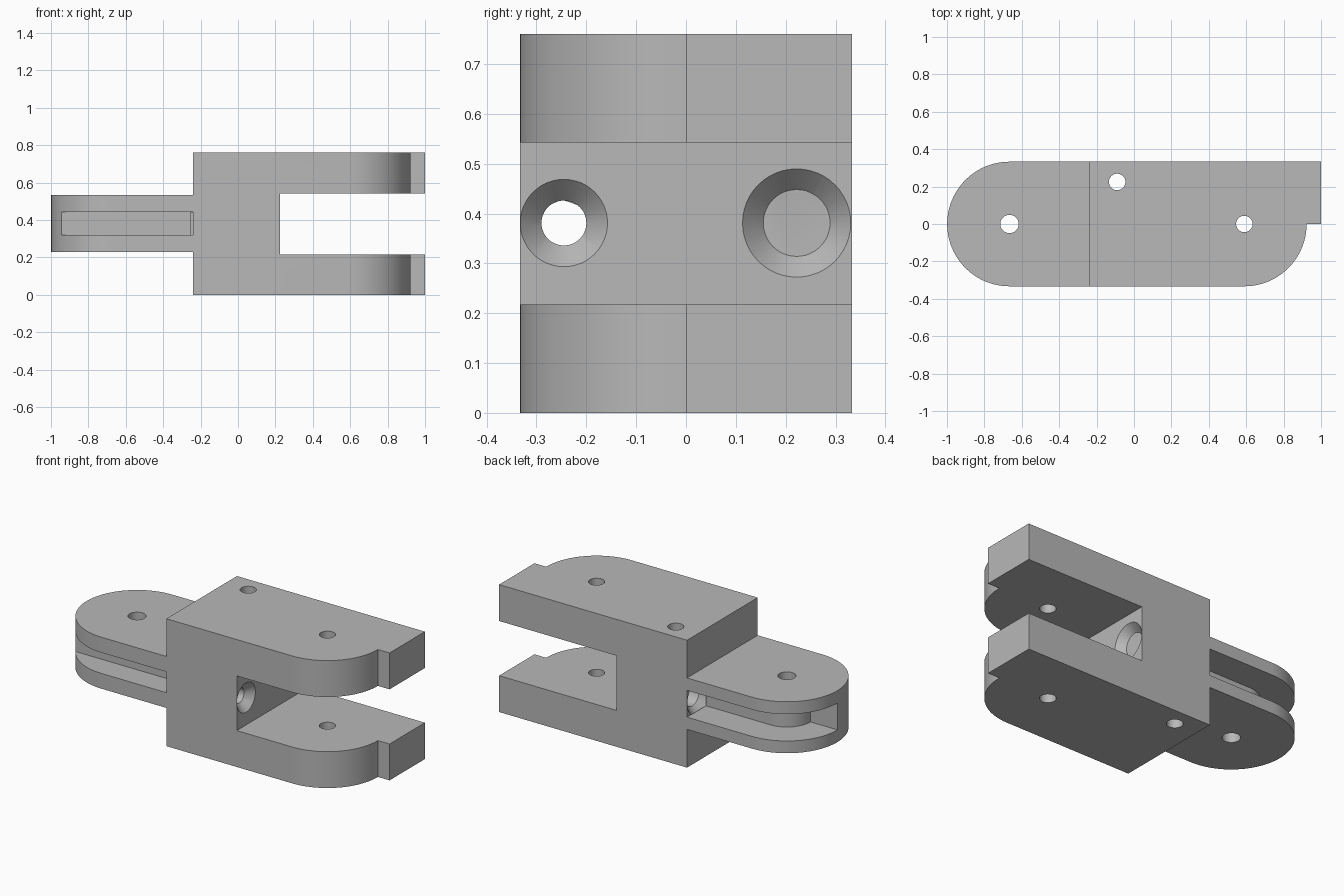
import bpy, bmesh, math
from mathutils import Matrix

if "Cube" in bpy.data.objects:
    bpy.data.objects.remove(bpy.data.objects["Cube"], do_unlink=True)

# One plain colour for the whole part
grey = bpy.data.materials.new("plain_grey")
grey.use_nodes = True
grey.diffuse_color = (0.48, 0.48, 0.48, 1)
grey.node_tree.nodes["Principled BSDF"].inputs["Base Color"].default_value = grey.diffuse_color

R = 0.333        # half width and end radius
MID = 0.381      # height of the centre plane
STEP = -0.24     # where the tongue meets the body
TONGUE_X, FORK_X = -R * 2, 0.59


def finish(name, bm):
    bmesh.ops.recalc_face_normals(bm, faces=bm.faces)
    mesh = bpy.data.meshes.new(name)
    bm.to_mesh(mesh)
    bm.free()
    mesh.materials.append(grey)
    ob = bpy.data.objects.new(name, mesh)
    bpy.context.collection.objects.link(ob)
    return ob


def prism(name, outline, z0, z1):
    bm = bmesh.new()
    face = bm.faces.new([bm.verts.new((x, y, z0)) for x, y in outline])
    top = bmesh.ops.extrude_face_region(bm, geom=[face])["geom"]
    verts = [v for v in top if isinstance(v, bmesh.types.BMVert)]
    bmesh.ops.translate(bm, verts=verts, vec=(0, 0, z1 - z0))
    return finish(name, bm)


def box(x0, x1, y0, y1, z0, z1):
    return prism("cutter", [(x0, y0), (x1, y0), (x1, y1), (x0, y1)], z0, z1)


def arc(cx, r, start, end, steps):
    angles = [math.radians(start + (end - start) * i / steps) for i in range(steps + 1)]
    return [(cx + r * math.cos(a), r * math.sin(a)) for a in angles]


def cone(r1, r2, length, matrix):
    bm = bmesh.new()
    bmesh.ops.create_cone(bm, cap_ends=True, segments=48, radius1=r1, radius2=r2,
                          depth=length, matrix=matrix)
    return finish("cutter", bm)


def pin_hole(x, y, r):
    return cone(r, r, 1.2, Matrix.Translation((x, y, MID)))


def x_cone(x, y, r1, r2, length):
    turn = Matrix.Rotation(math.pi / 2, 4, "Y")
    return cone(r1, r2, length, Matrix.Translation((x, y, MID)) @ turn)


def cut(ob, cutters):
    bpy.context.view_layer.objects.active = ob
    for c in cutters:
        mod = ob.modifiers.new("cut", "BOOLEAN")
        mod.operation, mod.solver, mod.object = "DIFFERENCE", "EXACT", c
        bpy.ops.object.modifier_apply(modifier=mod.name)
        bpy.data.objects.remove(c, do_unlink=True)
    bpy.ops.object.select_all(action="DESELECT")
    ob.select_set(True)
    bpy.ops.object.shade_smooth_by_angle(angle=math.radians(25))


# Forked body: rounded front corner, square stop at the back
outline = [(STEP, -R)] + arc(FORK_X, R, -90, 0, 24) + [(1, 0), (1, R), (STEP, R)]
body = prism("forked_body", outline, 0, 0.76)
SLOT = 0.225
cutters = [box(SLOT, 1.2, -0.5, 0.5, 0.217, 0.543),
           pin_hole(FORK_X, 0, 0.044), pin_hole(-0.09, 0.225, 0.044)]
# Two cord holes, flared at both ends
for y, r, flare in ((-0.245, 0.045, 0.0895), (0.222, 0.067, 0.1105)):
    depth = flare - r
    over = 0.002
    cutters.append(x_cone(0, y, r, r, 0.8))
    cutters.append(x_cone(SLOT - depth / 2 + over / 2, y, r, flare, depth + over))
    cutters.append(x_cone(STEP + depth / 2 - over / 2, y, flare, r, depth + over))
cut(body, cutters)

# Hinge tongue with a rounded end
outline = arc(TONGUE_X, R, 90, 270, 48) + [(STEP, -R), (STEP, R)]
tongue = prism("hinge_tongue", outline, 0.228, 0.535)
# Back groove wraps round the pin and stops at the tip
inner = 0.155
groove = [(-1.1, 0)] + arc(TONGUE_X, inner, 180, 90, 24)
groove += [(-0.2, inner), (-0.2, 0.5), (-1.1, 0.5)]
cut(tongue, [prism("cutter", groove, MID - 0.08, MID + 0.08),
             box(-1.1, -0.2, -0.5, -0.184, MID - 0.062, MID + 0.062),
             box(STEP - 0.013, -0.2, -0.5, -0.158, MID - 0.06, MID + 0.06),
             pin_hole(TONGUE_X, 0, 0.049)])
